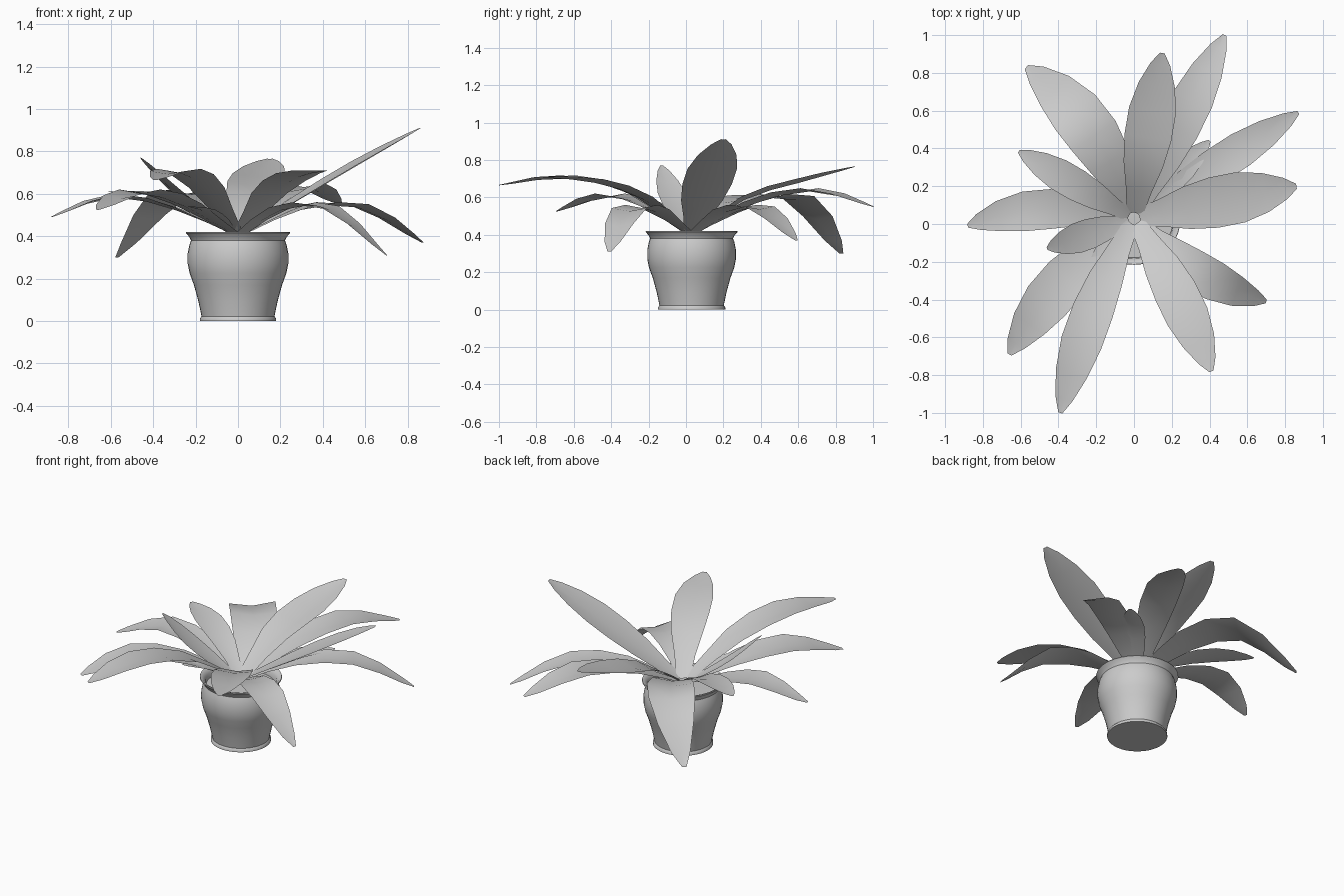
import bpy, bmesh, math
from mathutils import Vector

if "Cube" in bpy.data.objects:
    bpy.data.objects.remove(bpy.data.objects["Cube"])

CENTRE = Vector((0.0, 0.03, 0.0))


def finish(bm, name, angle):
    bmesh.ops.recalc_face_normals(bm, faces=bm.faces)
    mesh = bpy.data.meshes.new(name)
    bm.to_mesh(mesh)
    bm.free()
    obj = bpy.data.objects.new(name, mesh)
    bpy.context.collection.objects.link(obj)
    bpy.ops.object.select_all(action='DESELECT')
    obj.select_set(True)
    bpy.context.view_layer.objects.active = obj
    bpy.ops.object.shade_smooth_by_angle(angle=math.radians(angle))
    return obj


def lathe(name, profile, sides=40):
    bm = bmesh.new()
    rings = []
    for r, z in profile:
        if r == 0:
            rings.append([bm.verts.new(CENTRE + Vector((0, 0, z)))] * sides)
        else:
            rings.append([bm.verts.new(CENTRE + Vector((
                r * math.cos(math.tau * i / sides),
                r * math.sin(math.tau * i / sides), z))) for i in range(sides)])
    for a, b in zip(rings, rings[1:]):
        for i in range(sides):
            j = (i + 1) % sides
            bm.faces.new(list(dict.fromkeys((a[i], a[j], b[j], b[i]))))
    return finish(bm, name, 40)


def height(zs, t):
    # smooth curve through four evenly spaced heights
    p = [2 * zs[0] - zs[1]] + zs + [2 * zs[3] - zs[2]]
    s = t * 3
    i = min(int(s), 2)
    u = s - i
    a, b, c, d = p[i:i + 4]
    return 0.5 * (2 * b + (c - a) * u + (2 * a - 5 * b + 4 * c - d) * u**2
                  + (3 * b - a - 3 * c + d) * u**3)


# Position along the leaf and relative half width
OUTLINE = [(0, .36), (.14, .55), (.3, .84), (.47, 1), (.64, 1),
           (.8, .78), (.93, .42), (1, .1)]


def leaf(name, x, y, bow, z1, z2, z3, half_width):
    bm = bmesh.new()
    along = Vector((x, y, 0)) - CENTRE
    side = Vector((-along.y, along.x, 0)).normalized()
    start = 0.03 / along.length
    rows = []
    for t, w in OUTLINE:
        s = start + (1 - start) * t
        mid = CENTRE + along * s + side * bow * 4 * s * (1 - s)
        mid.z = height([0.40, z1, z2, z3], s)
        tangent = (along + side * bow * 4 * (1 - 2 * s)).normalized()
        across = Vector((-tangent.y, tangent.x, 0)) * half_width * w
        lift = Vector((0, 0, 0.08 * half_width * w))
        rows.append([bm.verts.new(mid - across + lift), bm.verts.new(mid - lift),
                     bm.verts.new(mid + across + lift)])
    for a, b in zip(rows, rows[1:]):
        for i in range(2):
            bm.faces.new((a[i], b[i], b[i + 1], a[i + 1]))
    return finish(bm, name, 60)


# Pot with foot ring, belly, neck and flared rim
lathe("pot", [(0, 0), (.18, 0), (.18, .012), (.172, .022), (.186, .09),
              (.208, .17), (.228, .225), (.237, .27), (.237, .32), (.229, .36),
              (.222, .38), (.229, .396), (.246, .415), (.244, .42), (.232, .417),
              (.212, .395), (.208, .36)])
lathe("soil", [(.21, .362), (0, .37)])

# Leaves: tip x, tip y, sideways bow, heights at 1/3, 2/3 and tip, half width
LEAVES = [
    (.87, .59, 0, .53, .54, .37, .095),
    (.86, .20, 0, .58, .75, .91, .135),
    (.48, 1.0, 0, .57, .64, .55, .11),
    (.15, .905, 0, .60, .69, .765, .125),
    (-.57, .83, -.08, .57, .59, .30, .14),
    (-.61, .385, 0, .54, .60, .61, .085),
    (-.88, -.01, -.07, .53, .59, .49, .105),
    (-.46, -.13, 0, .50, .62, .77, .08),
    (-.66, -.69, -.05, .55, .61, .525, .125),
    (-.39, -1.0, -.03, .63, .71, .665, .11),
    (-.23, -.25, 0, .47, .52, .54, .06),
    (.41, -.78, .02, .60, .69, .71, .115),
    (.70, -.41, -.06, .53, .53, .31, .105),
    (.40, .44, 0, .48, .54, .55, .07),
]
for i, spec in enumerate(LEAVES, 1):
    leaf(f"leaf_{i:02d}", *spec)
